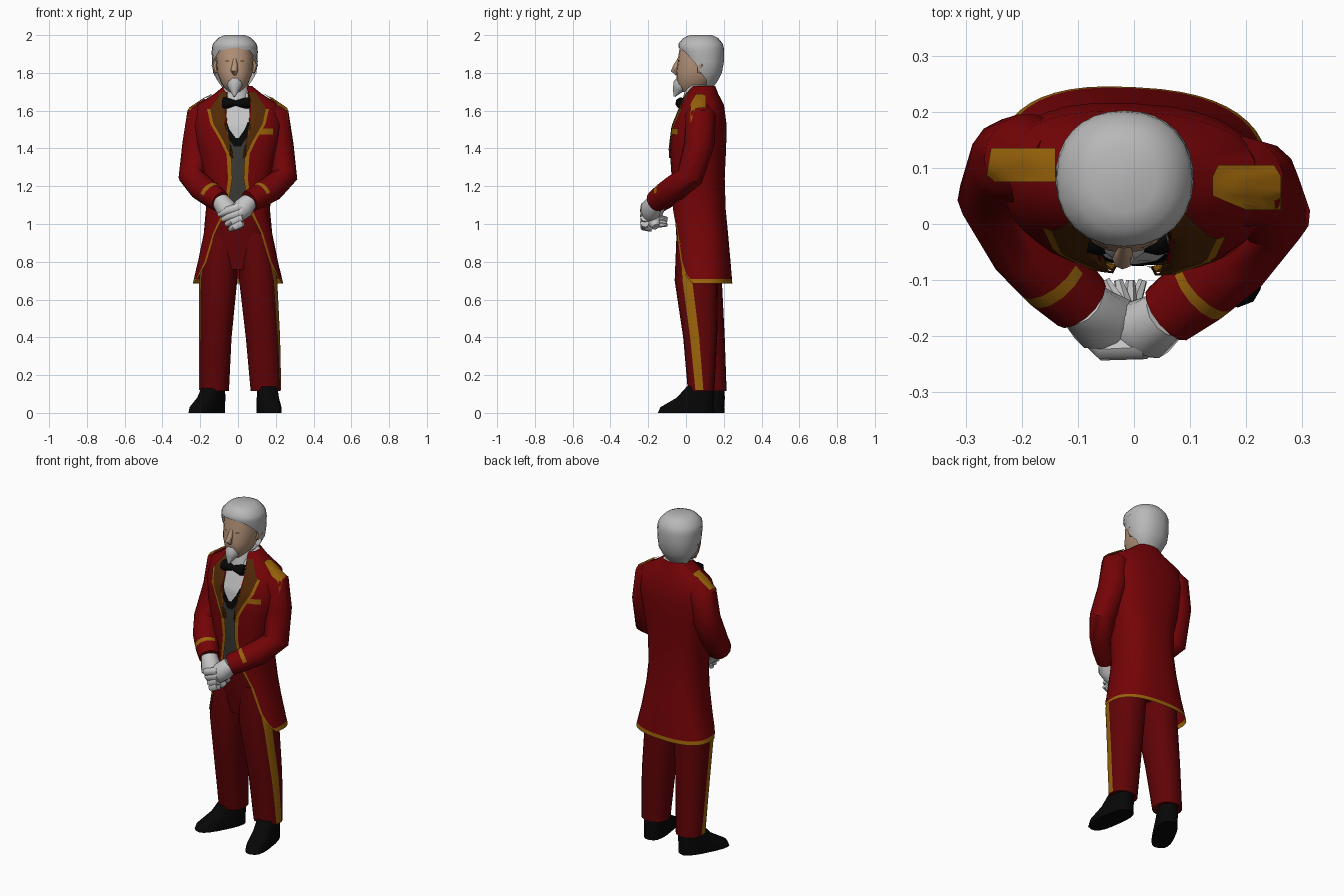
import bpy, bmesh
from math import pi, sin, cos, asin, radians, copysign
from mathutils import Vector, Quaternion, Matrix
from mathutils.bvhtree import BVHTree

if "Cube" in bpy.data.objects:
    bpy.data.objects.remove(bpy.data.objects["Cube"])

def material(name, r, g, b):
    m = bpy.data.materials.new(name)
    m.diffuse_color = (r, g, b, 1)
    m.use_nodes = True
    m.node_tree.nodes["Principled BSDF"].inputs["Base Color"].default_value = m.diffuse_color
    return m

RED = material("dark red cloth", .175, .001, .002)
DEEP = material("deep red trousers", .12, .001, .002)
GOLD = material("gold trim", .32, .125, .003)
BROWN = material("brown lapel", .085, .022, .002)
GREY = material("grey vest", .045, .042, .034)
BLACK = material("black", .002, .002, .002)
SKIN = material("skin", .46, .29, .19)
WHITE = material("white cloth", .56, .56, .56)
HAIR = material("silver hair", .48, .48, .48)

def finish(name, bm, mats):
    bmesh.ops.remove_doubles(bm, verts=bm.verts, dist=1e-5)
    bmesh.ops.recalc_face_normals(bm, faces=bm.faces)
    me = bpy.data.meshes.new(name)
    bm.to_mesh(me)
    bm.free()
    for m in mats:
        me.materials.append(m)
    ob = bpy.data.objects.new(name, me)
    bpy.context.collection.objects.link(ob)
    return ob

def skin_rings(bm, rings, rule):
    for i in range(len(rings) - 1):
        for j in range(len(rings[0]) - 1):
            a, b = rings[i], rings[i + 1]
            f = bm.faces.new((a[j], a[j + 1], b[j + 1], b[j]))
            if rule:
                f.material_index = rule(i, j, f.calc_center_median())

def loft(name, rings, mats, n=2.0, seg=20, us=None, rule=None, twist=0.0):
    """Rings (z, cx, cy, rx, ry, opening angle at the front); closed rings at the ends are capped."""
    bm = bmesh.new()
    us = us or [k / seg for k in range(seg + 1)]
    rows = []
    for z, cx, cy, rx, ry, a in rings:
        row = []
        for u in us:
            t = a + (2 * pi - 2 * a) * u
            x = cx + rx * copysign(abs(sin(t)) ** (2 / n), sin(t))
            y = cy - ry * copysign(abs(cos(t)) ** (2 / n), cos(t)) - twist * x
            row.append(bm.verts.new((x, y, z)))
        rows.append(row)
    skin_rings(bm, rows, rule)
    for k in (0, -1):
        if rings[k][5] == 0:
            f = bm.faces.new(rows[k][:-1])
            if rule:
                f.material_index = rule(-1, -1, f.calc_center_median())
    return finish(name, bm, mats)

def tube(name, pts, mats, seg=12, rule=None):
    """Round tube through points (x, y, z, radius)."""
    bm = bmesh.new()
    P = [Vector(p[:3]) for p in pts]
    prev, q, rows = Vector((0, 0, 1)), Quaternion(), []
    for i, p in enumerate(P):
        t = (P[min(i + 1, len(P) - 1)] - P[max(i - 1, 0)]).normalized()
        q = prev.rotation_difference(t) @ q
        prev = t
        rows.append([bm.verts.new(p + q @ Vector((cos(a), sin(a), 0)) * pts[i][3])
                     for a in [2 * pi * k / seg for k in range(seg + 1)]])
    skin_rings(bm, rows, rule)
    for k in (0, -1):
        bm.faces.new(rows[k][:-1])
    return finish(name, bm, mats)

def tree_of(*obs):
    vs, fs = [], []
    for ob in obs:
        base = len(vs)
        vs += [v.co.copy() for v in ob.data.vertices]
        fs += [[base + k for k in p.vertices] for p in ob.data.polygons]
    return BVHTree.FromPolygons(vs, fs)

# Start point of the projection ray for each side, from sheet coordinates
VIEWS = {"front": lambda a, b: Vector((a, -3, b)), "top": lambda a, b: Vector((a, b, 3)),
         "left": lambda a, b: Vector((-3, a, b)), "right": lambda a, b: Vector((3, a, b))}
AIMS = {"front": (0, 1, 0), "top": (0, 0, -1), "left": (1, 0, 0), "right": (-1, 0, 0)}

def patch(name, mat, rows, tree, off=.005, view="front", cols=6, sub=4):
    """Thin sheet laid on a surface from one side; rows are (a0, a1, b)."""
    bm = bmesh.new()
    d = Vector(AIMS[view])
    grid = []
    for r in range((len(rows) - 1) * sub + 1):
        i = min(r // sub, len(rows) - 2)
        a0, a1, b = [p + (q - p) * (r - i * sub) / sub for p, q in zip(rows[i], rows[i + 1])]
        line = []
        for c in range(cols + 1):
            hit = tree.ray_cast(VIEWS[view](a0 + (a1 - a0) * c / cols, b), d)[0]
            line.append(bm.verts.new(hit - d * off) if hit else None)
        grid.append(line)
    for u, v in zip(grid, grid[1:]):
        for c in range(cols):
            quad = (u[c], u[c + 1], v[c + 1], v[c])
            if all(quad):
                bm.faces.new(quad)
    return finish(name, bm, [mat])

# Tailcoat: open at the front, gold edge and hem. Rows: z, half width, front y, back y, opening
N = 2.5
profile = [(1.73, .075, .03, .155, .045), (1.69, .125, 0, .17, .055), (1.63, .22, -.025, .2, .065),
           (1.52, .235, -.07, .215, .058), (1.40, .215, -.085, .212, .036), (1.24, .18, -.075, .205, .03),
           (1.08, .17, -.07, .21, .055), (.95, .182, -.065, .222, .122), (.80, .212, -.06, .235, .168),
           (.735, .228, -.055, .24, .2), (.708, .234, -.052, .242, .218), (.685, .24, -.05, .244, .234)]
rings = [(z, 0, (f + b) / 2, w, (b - f) / 2, asin((o / w) ** (N / 2))) for z, w, f, b, o in profile]
us = [0, .018] + [.018 + .964 * k / 26 for k in range(1, 26)] + [.982, 1]
edge = lambda i, j, c: int(i == len(rings) - 2 or (j in (0, len(us) - 2) and c.z < 1.5))
coat = loft("tailcoat", rings, [RED, GOLD], N, us=us, rule=edge, twist=.05)

# Shirt, vest and trouser top under the coat
inner = [(z, x, y, w - .012, h - .012, 0) for z, x, y, w, h, a in rings[:8]] + [(.76, 0, .07, .12, .095, 0)]
body = loft("shirt_and_vest", inner, [DEEP, GREY, WHITE], N, seg=28, twist=.05,
            rule=lambda i, j, c: 2 if c.z > 1.52 else 1 if c.z > 1.08 else 0)
under = tree_of(body)
patch("vest_neckline", BLACK, [(-.07, .06, 1.54), (-.065, .055, 1.47), (-.02, .015, 1.41)], under, .003)
patch("shirt_front", WHITE, [(-.07, .07, 1.66), (-.065, .06, 1.56), (-.045, .035, 1.5), (-.012, .004, 1.455)],
      under, .006)

# Lapels with gold border, breast pocket
chest = tree_of(coat, body)
lapel = [(.05, .09, 1.7), (.062, .148, 1.61), (.058, .13, 1.53), (.045, .078, 1.44), (.022, .036, 1.35)]
for s, side in ((-1, "left"), (1, "right")):
    patch(side + "_lapel", BROWN, [(s * a, s * b, z) for a, b, z in lapel], chest, .006)
    patch(side + "_lapel_border", GOLD, [(s * b, s * (b + .016), z) for a, b, z in lapel[1:]], chest, .006, cols=2)
patch("breast_pocket", GOLD, [(.075, .185, 1.505), (.075, .185, 1.475)], chest, .005)

# Sleeves with a gold cuff line on the upper side
arms = {
    "left": [(-.14, .115, 1.63, .05), (-.19, .115, 1.575, .082), (-.215, .11, 1.42, .08), (-.243, .05, 1.25, .072),
             (-.19, -.04, 1.19, .07), (-.15, -.085, 1.16, .066), (-.136, -.1, 1.15, .065), (-.095, -.14, 1.12, .058)],
    "right": [(.14, .07, 1.63, .05), (.19, .075, 1.575, .082), (.215, .07, 1.42, .08), (.243, .02, 1.25, .072),
              (.18, -.06, 1.19, .07), (.13, -.105, 1.16, .066), (.116, -.117, 1.151, .065), (.06, -.16, 1.12, .058)]}
sleeves = [tube(side + "_sleeve", p, [RED, GOLD], 14, lambda i, j, c: int(i == 5 and c.z > 1.15 and c.y < -.08))
           for side, p in arms.items()]

# Epaulettes
shoulders = tree_of(coat, *sleeves)
patch("left_epaulette", GOLD, [(-.255, -.14, .135), (-.265, -.14, .075)], shoulders, .009, "top")
patch("right_epaulette", GOLD, [(.15, .25, .105), (.14, .262, .085), (.14, .262, .05), (.2, .262, .025)],
      shoulders, .009, "top")

# Clasped gloves
tube("left_glove", [(-.095, -.14, 1.125, .046), (-.065, -.17, 1.085, .056), (-.015, -.18, 1.025, .046),
                    (.02, -.16, .985, .02)], [WHITE])
tube("right_glove", [(.06, -.16, 1.12, .046), (.03, -.185, 1.085, .056), (-.03, -.19, 1.03, .044),
                     (-.05, -.18, 1.0, .02)], [WHITE])
for k in range(4):
    tube("glove_finger", [(.02, -.218, 1.095 - .03 * k, .023), (-.055 + .012 * k, -.222, 1.07 - .028 * k, .022),
                          (-.1 + .02 * k, -.185, 1.05 - .026 * k, .014)], [WHITE], 8)
    tube("glove_fingertip", [(-.01, -.17, 1.04 - .015 * k, .018), (-.05 + .022 * k, -.1, 1.03 - .012 * k, .008)],
         [WHITE], 6)

# Trouser legs with a slanted gold outer stripe, and shoes
legs = {
    "left": ([(.95, -.085, .08, .085, .11), (.7, -.103, .07, .1, .12), (.4, -.118, .105, .085, .1),
              (.115, -.125, .135, .078, .08)], [(.0, .045, .9), (.01, .055, .7), (.06, .1, .4), (.105, .145, .12)],
             (-.165, .065), -28),
    "right": ([(.95, .085, .06, .085, .11), (.7, .105, .055, .1, .115), (.4, .13, .075, .09, .09),
               (.115, .146, .08, .08, .07)], [(-.03, .02, .9), (-.018, .033, .7), (.022, .07, .4), (.05, .092, .12)],
              (.165, 0), 8)}
shoe = [(0, 0, 0, .06, .15, 0), (.03, 0, .005, .06, .142, 0), (.08, 0, .05, .056, .1, 0), (.14, 0, .075, .052, .07, 0)]
for side, (prof, stripe, at, turn) in legs.items():
    leg = loft(side + "_trouser_leg", [r + (0,) for r in prof], [DEEP], 2.3, 18)
    patch(side + "_trouser_stripe", GOLD, stripe, tree_of(leg), .004, side, cols=4)
    ob = loft(side + "_shoe", shoe, [BLACK], 2.8, 18)
    ob.data.transform(Matrix.Translation((at[0], at[1], 0)) @ Matrix.Rotation(radians(turn), 4, 'Z'))

# Collar and bow tie
loft("shirt_collar", [(1.60, -.005, .06, .09, .085, 0), (1.67, -.01, .06, .075, .075, 0),
                      (1.735, -.01, .07, .068, .07, 0)], [WHITE])
tube("bow_tie", [(-.078, -.022, 1.64, .03), (-.06, -.026, 1.64, .031), (-.012, -.03, 1.64, .014),
                 (.04, -.026, 1.64, .031), (.058, -.022, 1.64, .03)], [BLACK], 8)

# Head and face
X = -.017
head = loft("head", [(1.70, X, .03, .035, .05, 0), (1.74, X, .04, .07, .09, 0), (1.80, X, .06, .093, .112, 0),
                     (1.88, X, .075, .1, .117, 0), (1.94, X, .08, .095, .112, 0), (1.98, X, .08, .04, .05, 0)],
            [SKIN], 2.2)
tube("nose", [(X, -.035, 1.875, .009), (X, -.05, 1.84, .015), (X - .003, -.062, 1.812, .019),
              (X, -.045, 1.795, .012)], [SKIN], 8)
face = tree_of(head)
for s, side in ((-1, "left"), (1, "right")):
    xs = sorted((X + s * .03, X + s * .05))
    patch(side + "_eye", BROWN, [(*xs, 1.866), (*xs, 1.86)], face, .003)
    tube(side + "_ear", [(X + s * .095, .07, 1.87, .012), (X + s * .106, .078, 1.84, .018),
                         (X + s * .097, .07, 1.80, .01)], [SKIN], 8)
tube("goatee", [(X, -.015, 1.762, .036), (X, -.03, 1.735, .042), (X - .002, -.045, 1.71, .028),
                (X - .003, -.062, 1.675, .005)], [HAIR], 10)

# Hair: cap open around the face
loft("hair", [(2.0, X, .08, .055, .06, 0), (1.985, X, .078, .088, .092, 0), (1.955, X, .077, .115, .117, 0),
              (1.935, X, .08, .121, .12, 0), (1.915, X, .082, .123, .12, radians(40)),
              (1.86, X, .083, .122, .118, radians(72)), (1.80, X, .085, .115, .105, radians(88)),
              (1.76, X, .085, .095, .085, radians(105)), (1.72, X, .08, .07, .06, radians(115))], [HAIR], 2.2, 24)

# Smooth shading that keeps hard edges
bpy.ops.object.select_all(action='SELECT')
bpy.context.view_layer.objects.active = coat
bpy.ops.object.shade_smooth_by_angle(angle=radians(45))
